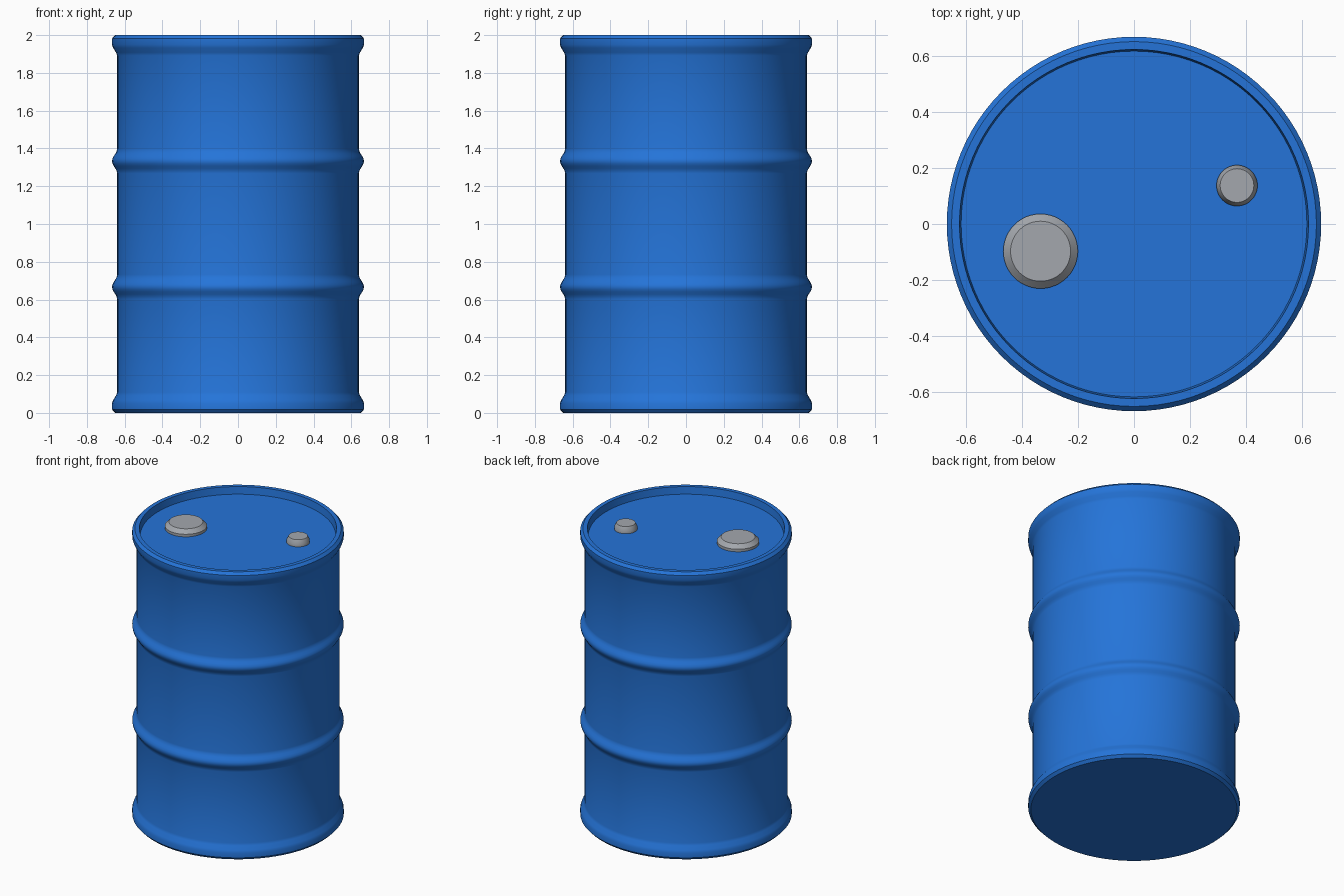
import bpy, bmesh, math

if "Cube" in bpy.data.objects:
    bpy.data.objects.remove(bpy.data.objects["Cube"])


def material(name, rgb):
    m = bpy.data.materials.new(name)
    m.diffuse_color = (*rgb, 1.0)
    m.use_nodes = True
    m.node_tree.nodes["Principled BSDF"].inputs["Base Color"].default_value = m.diffuse_color
    return m


def lathe(name, profile, mat, segments, location=(0, 0, 0)):
    """Revolve (radius, z) points around z; both ends are closed with flat discs."""
    bm = bmesh.new()
    rings = []
    for r, z in profile:
        rings.append([bm.verts.new((r * math.cos(2 * math.pi * i / segments),
                                    r * math.sin(2 * math.pi * i / segments), z))
                      for i in range(segments)])
    for low, high in zip(rings, rings[1:]):
        for i in range(segments):
            j = (i + 1) % segments
            bm.faces.new((low[i], low[j], high[j], high[i]))
    bm.faces.new(rings[0][::-1])
    bm.faces.new(rings[-1])
    bmesh.ops.recalc_face_normals(bm, faces=bm.faces)
    mesh = bpy.data.meshes.new(name)
    bm.to_mesh(mesh)
    bm.free()
    mesh.materials.append(mat)
    ob = bpy.data.objects.new(name, mesh)
    ob.location = location
    bpy.context.collection.objects.link(ob)
    bpy.ops.object.select_all(action='DESELECT')
    ob.select_set(True)
    bpy.context.view_layer.objects.active = ob
    bpy.ops.object.shade_smooth_by_angle(angle=math.radians(35))
    return ob


blue = material("blue_paint", (0.018, 0.175, 0.69))
grey = material("grey_metal", (0.37, 0.39, 0.42))

WALL, RIM, LID_Z = 0.64, 0.667, 1.95


def rib(z, half=0.065, steps=10):
    """Rounded hoop that swells out of the wall."""
    return [(WALL + (RIM - WALL) * 0.5 * (1 + math.cos(math.pi * t)), z + half * t)
            for t in (-1 + 2 * i / steps for i in range(steps + 1))]


# Drum body: flared foot, two hoops, flared rim and sunken lid
foot = [(0.65, 0.0), (RIM, 0.018), (RIM, 0.05), (0.661, 0.068), (0.646, 0.092), (WALL, 0.108)]
flare = [(r, 2.0 - z) for r, z in reversed(foot)]
well = [(0.622, 2.0), (0.616, LID_Z)]
lathe("drum_body", foot + rib(0.667) + rib(1.333) + flare + well, blue, 96)

# Screw caps on the lid: straight side with a chamfered top
for name, x, y, r, top in (("large_cap", -0.333, -0.097, 0.133, 0.107),
                           ("small_cap", 0.367, 0.137, 0.073, 0.06)):
    lathe(name, [(r, 0.0), (r, 0.018), (top, 0.044)], grey, 48, (x, y, LID_Z))
